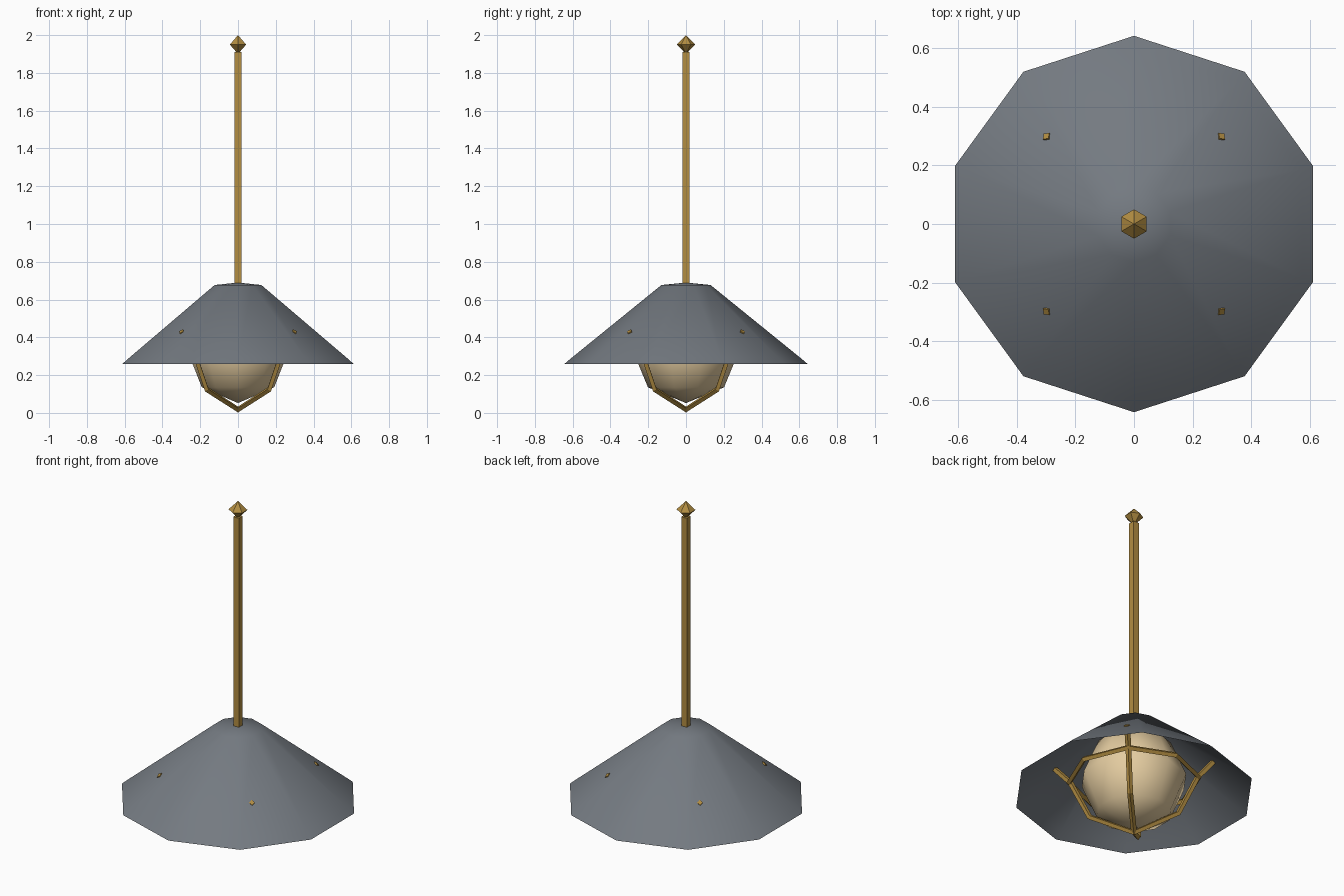
import bpy, bmesh, math

if "Cube" in bpy.data.objects:
    bpy.data.objects.remove(bpy.data.objects["Cube"])

def material(name, rgb):
    m = bpy.data.materials.new(name)
    m.diffuse_color = (*rgb, 1)
    m.use_nodes = True
    m.node_tree.nodes["Principled BSDF"].inputs["Base Color"].default_value = m.diffuse_color
    return m

GREY = material("slate grey", (0.175, 0.195, 0.22))
BRASS = material("brass", (0.45, 0.27, 0.055))
CREAM = material("warm cream", (0.77, 0.60, 0.35))

def lathe(name, profile, sides, mat, turn=90, smooth=False):
    """Revolve (radius, z) points about z; radius 0 becomes a single pole."""
    bm = bmesh.new()
    rings = []
    for r, z in profile:
        n = 1 if r == 0 else sides
        rings.append([bm.verts.new((r * math.cos(a), r * math.sin(a), z)) for a in
                      (math.radians(turn) + i * math.tau / sides for i in range(n))])
    for lo, hi in zip(rings, rings[1:]):
        for i in range(sides):
            j = (i + 1) % sides
            quad = [lo[i % len(lo)], lo[j % len(lo)], hi[j % len(hi)], hi[i % len(hi)]]
            bm.faces.new(list(dict.fromkeys(quad)))
    me = bpy.data.meshes.new(name)
    bm.to_mesh(me)
    bm.free()
    me.materials.append(mat)
    for p in me.polygons:
        p.use_smooth = smooth
    ob = bpy.data.objects.new(name, me)
    bpy.context.collection.objects.link(ob)
    return ob

def wire(name, points, closed=False):
    """Square-section wire along a polyline."""
    cu = bpy.data.curves.new(name, 'CURVE')
    cu.dimensions = '3D'
    cu.bevel_depth = 0.0155
    cu.bevel_resolution = 0
    cu.use_fill_caps = True
    sp = cu.splines.new('POLY')
    sp.points.add(len(points) - 1)
    for p, co in zip(sp.points, points):
        p.co = (*co, 1)
    sp.use_cyclic_u = closed
    sp.use_smooth = False
    cu.materials.append(BRASS)
    ob = bpy.data.objects.new(name, cu)
    bpy.context.collection.objects.link(ob)
    bpy.ops.object.select_all(action='DESELECT')
    ob.select_set(True)
    bpy.context.view_layer.objects.active = ob
    bpy.ops.object.convert(target='MESH')

# Ten-sided shade, open below
lathe("shade", [(0.643, 0.26), (0.605, 0.292), (0.13, 0.677), (0, 0.69)], 10, GREY, smooth=True)

# Globe bulb
R, C = 0.285, 0.337
k = R * math.sqrt(0.5)
lathe("globe_bulb", [(0, C - R), (k, C - k), (R, C), (k, C + k), (0, C + R)], 10, CREAM, smooth=True)

# Square hanging rod and six-sided finial
lathe("hanging_rod", [(0, 0.6), (0.0255, 0.6), (0.0255, 1.91), (0, 1.91)], 4, BRASS, turn=45)
lathe("finial", [(0, 1.9), (0.05, 1.95), (0, 2.0)], 6, BRASS)

# Guard wires: two diagonal loops crossing under the bulb
half = [(0.425, 0.432), (0.338, 0.34), (0.236, 0.125)]
for i, a in enumerate((math.radians(45), math.radians(135))):
    path = half + [(0, 0.018)] + [(-r, z) for r, z in reversed(half)]
    wire(f"guard_wire_{i + 1}", [(r * math.cos(a), r * math.sin(a), z) for r, z in path])

# Eight-sided guard ring around the bulb
wire("guard_ring", [(0.345 * math.cos(i * math.tau / 8), 0.345 * math.sin(i * math.tau / 8), 0.34)
                    for i in range(8)], closed=True)
